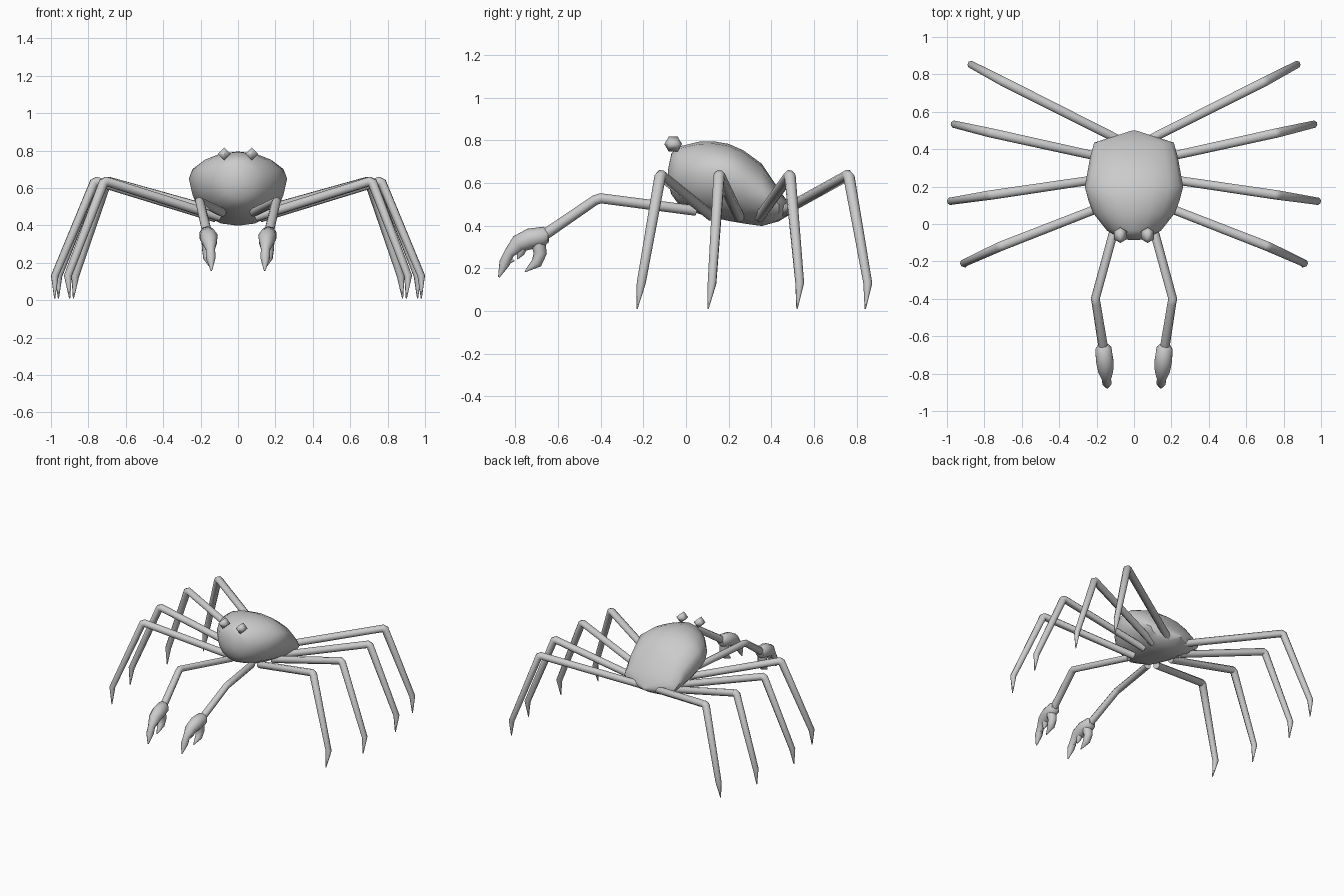
import bpy, bmesh, math
from mathutils import Vector

if "Cube" in bpy.data.objects:
    bpy.data.objects.remove(bpy.data.objects["Cube"])

grey = bpy.data.materials.new("shell grey")
grey.diffuse_color = (0.6, 0.6, 0.6, 1)
grey.use_nodes = True
grey.node_tree.nodes["Principled BSDF"].inputs["Base Color"].default_value = grey.diffuse_color


def finish(name, bm, smooth=None):
    """Turn a bmesh into a named object, optionally smooth shaded."""
    bmesh.ops.recalc_face_normals(bm, faces=bm.faces)
    mesh = bpy.data.meshes.new(name)
    bm.to_mesh(mesh)
    bm.free()
    ob = bpy.data.objects.new(name, mesh)
    bpy.context.collection.objects.link(ob)
    mesh.materials.append(grey)
    if smooth:
        bpy.ops.object.select_all(action='DESELECT')
        ob.select_set(True)
        bpy.context.view_layer.objects.active = ob
        bpy.ops.object.shade_smooth_by_angle(angle=math.radians(smooth))
    return ob


def skin(bm, rings):
    """Bridge successive rings of points and cap both ends."""
    rows = [[bm.verts.new(p) for p in ring] for ring in rings]
    n = len(rows[0])
    for a, b in zip(rows, rows[1:]):
        for i in range(n):
            j = (i + 1) % n
            bm.faces.new((a[i], a[j], b[j], b[i]))
    bm.faces.new(rows[0])
    bm.faces.new(rows[-1])


def tube(bm, path, radii, sides=8):
    """Tapered tube along a path."""
    pts = [Vector(p) for p in path]
    rings = []
    # keep one fixed normal to the bend plane so the tube does not twist
    side = (pts[-1] - pts[0]).cross(pts[len(pts) // 2] - pts[0]).normalized()
    for k, (p, r) in enumerate(zip(pts, radii)):
        t = Vector()
        if k:
            t += (p - pts[k - 1]).normalized()
        if k < len(pts) - 1:
            t += (pts[k + 1] - p).normalized()
        u = (side - t.normalized() * side.dot(t.normalized())).normalized()
        v = t.normalized().cross(u)
        angles = [math.tau * (i + 0.5) / sides for i in range(sides)]
        rings.append([p + r * (math.cos(a) * u + math.sin(a) * v) for a in angles])
    skin(bm, rings)


# Body: sections of (y, half width, rim z, top z, bottom z)
sections = [
    (-0.085, 0.03, 0.63, 0.66, 0.60),
    (-0.068, 0.09, 0.64, 0.74, 0.545),
    (-0.035, 0.145, 0.64, 0.77, 0.50),
    (0.06, 0.22, 0.645, 0.793, 0.455),
    (0.13, 0.245, 0.65, 0.795, 0.437),
    (0.20, 0.263, 0.65, 0.783, 0.422),
    (0.27, 0.25, 0.61, 0.752, 0.41),
    (0.355, 0.235, 0.56, 0.69, 0.398),
    (0.435, 0.213, 0.50, 0.57, 0.42),
    (0.50, 0.01, 0.475, 0.48, 0.46),
]
bm = bmesh.new()
rings = []
for y, w, rim, top, bottom in sections:
    ring = []
    for i in range(16):
        a = math.tau * i / 16
        s = math.sin(a)
        ring.append((w * math.cos(a), y, rim + s * ((top - rim) if s > 0 else (rim - bottom))))
    rings.append(ring)
skin(bm, rings)
finish("body", bm, 40)

# Walking legs: base, knee, ankle, tip
legs = [
    ((0.10, 0.12, 0.445), (0.715, -0.12, 0.638), (0.91, -0.21, 0.13), (0.90, -0.23, 0.01)),
    ((0.12, 0.25, 0.44), (0.765, 0.155, 0.638), (0.98, 0.122, 0.13), (0.98, 0.103, 0.01)),
    ((0.12, 0.345, 0.44), (0.765, 0.487, 0.638), (0.96, 0.533, 0.13), (0.96, 0.52, 0.01)),
    ((0.06, 0.44, 0.46), (0.70, 0.762, 0.638), (0.87, 0.852, 0.13), (0.88, 0.84, 0.01)),
]
# Claw outlines in (y, z, radius)
upper = [(-0.645, 0.35, 0.03), (-0.665, 0.35, 0.045), (-0.73, 0.338, 0.049),
         (-0.785, 0.315, 0.042), (-0.828, 0.272, 0.025), (-0.85, 0.225, 0.026), (-0.877, 0.158, 0.004)]
lower = [(-0.695, 0.325, 0.036), (-0.683, 0.27, 0.031), (-0.70, 0.225, 0.026),
         (-0.755, 0.184, 0.003)]
tooth_a = [(-0.77, 0.295, 0.025), (-0.775, 0.27, 0.018), (-0.79, 0.243, 0.002)]
tooth_b = [(-0.845, 0.235, 0.022), (-0.83, 0.235, 0.015), (-0.803, 0.235, 0.002)]


def claw_part(bm, outline, s):
    path = [(s * (0.165 + 0.1 * (y + 0.65)), y, z) for y, z, r in outline]
    tube(bm, path, [r for y, z, r in outline], 10)


for s, label in ((1, "right"), (-1, "left")):
    for n, leg in enumerate(legs, 1):
        base, knee, ankle, tip = [Vector((s * x, y, z)) for x, y, z in leg]
        before = knee + (base - knee).normalized() * 0.012
        after = knee + (ankle - knee).normalized() * 0.012
        bm = bmesh.new()
        tube(bm, (base, before, after, ankle, tip), (0.025, 0.027, 0.027, 0.021, 0.003))
        finish(f"{label}_leg_{n}", bm, 50)

    # Claw arm
    bm = bmesh.new()
    tube(bm, [(s * x, y, z) for x, y, z in
              ((0.085, 0.045, 0.47), (0.207, -0.40, 0.528), (0.202, -0.425, 0.52), (0.163, -0.67, 0.352))],
         (0.024, 0.024, 0.024, 0.026))
    finish(f"{label}_arm", bm, 50)

    # Pincer with two fingers and teeth
    bm = bmesh.new()
    for outline in (upper, lower, tooth_a, tooth_b):
        claw_part(bm, outline, s)
    finish(f"{label}_claw", bm, 50)

    # Eye: four-sided faceted bead lying along y
    bm = bmesh.new()
    skin(bm, [[(s * 0.073 + r * math.cos(math.pi * i / 2), -0.06 + y, 0.782 + r * math.sin(math.pi * i / 2))
               for i in range(4)]
              for y, r in ((-0.041, 0.001), (-0.021, 0.035), (0.021, 0.035), (0.041, 0.001))])
    finish(f"{label}_eye", bm, 100)
